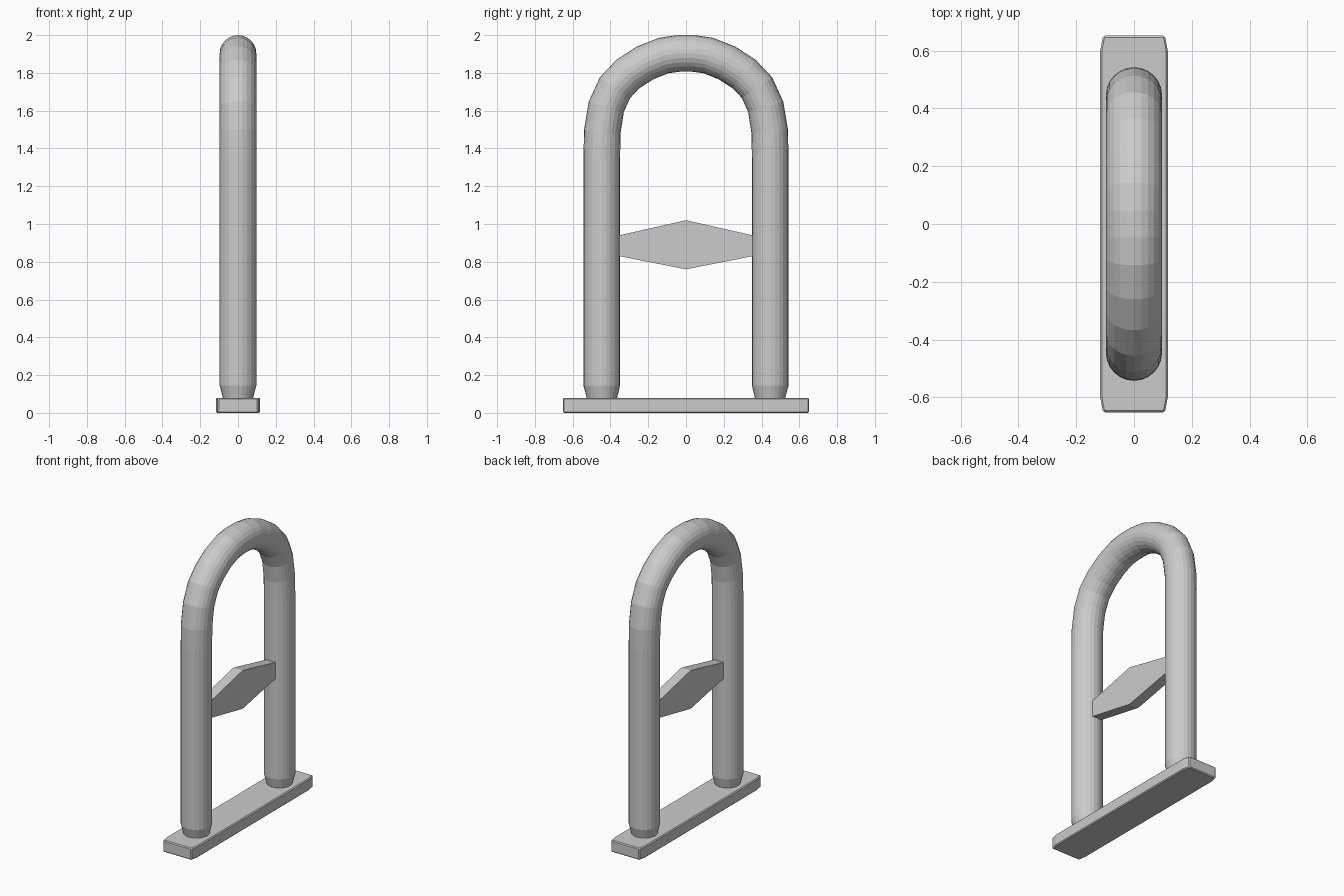
import bpy, bmesh
from mathutils import Matrix

if "Cube" in bpy.data.objects:
    bpy.data.objects.remove(bpy.data.objects["Cube"])


def prism(name, outline, depth, matrix, bevel=0.0):
    """Extrude a closed 2D outline by depth, then place it with a matrix."""
    bm = bmesh.new()
    face = bm.faces.new([bm.verts.new((u, v, 0)) for u, v in outline])
    top = bmesh.ops.extrude_face_region(bm, geom=[face])["geom"]
    bmesh.ops.translate(bm, vec=(0, 0, depth),
                        verts=[g for g in top if isinstance(g, bmesh.types.BMVert)])
    bmesh.ops.transform(bm, matrix=matrix, verts=bm.verts)
    bmesh.ops.recalc_face_normals(bm, faces=bm.faces)
    mesh = bpy.data.meshes.new(name)
    bm.to_mesh(mesh)
    bm.free()
    obj = bpy.data.objects.new(name, mesh)
    bpy.context.collection.objects.link(obj)
    if bevel:
        mod = obj.modifiers.new("edge_bevel", "BEVEL")
        mod.width = bevel
        mod.segments = 1
    return obj


# Base plate with slightly pinched ends
corner = [(0.117, 0.60), (0.107, 0.652)]
right = [(x, -y) for x, y in reversed(corner)] + corner
prism("base_plate", right + [(-x, -y) for x, y in right], 0.08,
      Matrix.Identity(4), bevel=0.006)

# Hoop tube: (y, z, radius) for one half, mirrored across the top
half = [(0.445, 0.078, 0.080), (0.445, 0.095, 0.084), (0.446, 0.145, 0.097),
        (0.446, 1.35, 0.097), (0.443, 1.49, 0.097), (0.422, 1.62, 0.097),
        (0.376, 1.722, 0.097), (0.306, 1.795, 0.097), (0.216, 1.853, 0.097),
        (0.118, 1.892, 0.097), (0.04, 1.903, 0.097)]
path = [(-y, z, r) for y, z, r in half] + half[::-1]
curve = bpy.data.curves.new("hoop_tube", "CURVE")
curve.dimensions = "3D"
curve.bevel_depth = 1.0
curve.bevel_resolution = 10
curve.use_fill_caps = True
spline = curve.splines.new("POLY")
spline.points.add(len(path) - 1)
for point, (y, z, r) in zip(spline.points, path):
    point.co = (0, y, z, 1)
    point.radius = r
spline.use_smooth = False
hoop = bpy.data.objects.new("hoop_tube", curve)
bpy.context.collection.objects.link(hoop)
bpy.context.view_layer.objects.active = hoop
hoop.select_set(True)
bpy.ops.object.convert(target="MESH")

# Diamond-shaped crossbar between the legs (outline in y, z; depth along x)
yz_plane = Matrix(((0, 0, 1, -0.035), (1, 0, 0, 0), (0, 1, 0, 0), (0, 0, 0, 1)))
prism("crossbar", [(-0.353, 0.83), (0, 0.76), (0.353, 0.83),
                   (0.353, 0.94), (0, 1.02), (-0.353, 0.94)], 0.07, yz_plane)
